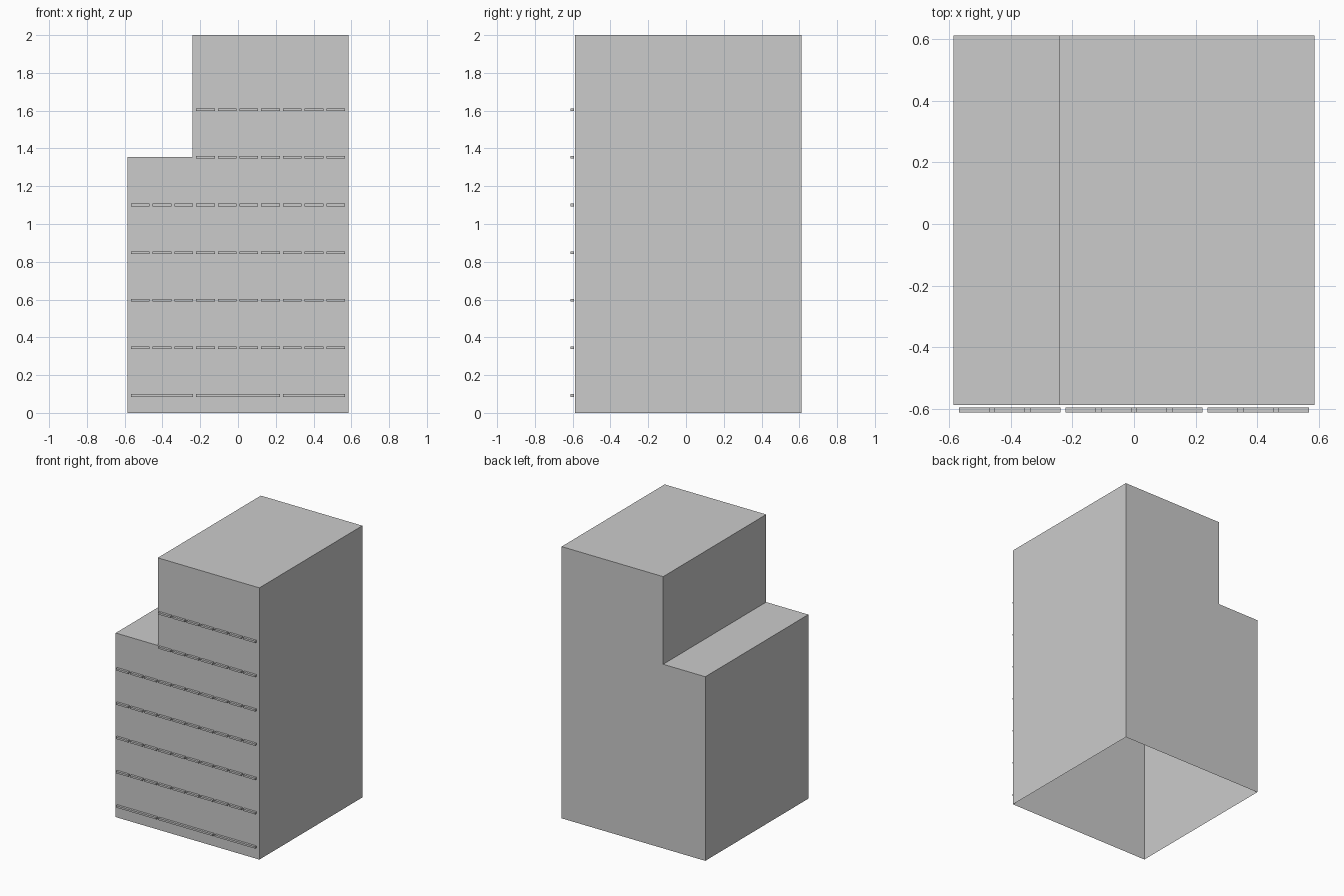
import bpy
import bmesh
from mathutils import Matrix, Vector

if "Cube" in bpy.data.objects:
    bpy.data.objects.remove(bpy.data.objects["Cube"])


def finish(bm, name):
    bmesh.ops.recalc_face_normals(bm, faces=bm.faces)
    mesh = bpy.data.meshes.new(name)
    bm.to_mesh(mesh)
    bm.free()
    obj = bpy.data.objects.new(name, mesh)
    bpy.context.collection.objects.link(obj)


# Stepped building shell: front profile extruded to the back, underside open
FRONT, BACK = -0.587, 0.611
profile = [(-0.585, 0), (0.585, 0), (0.585, 2), (-0.242, 2), (-0.242, 1.355), (-0.585, 1.355)]
bm = bmesh.new()
face = bm.faces.new([bm.verts.new((x, FRONT, z)) for x, z in profile])
ext = bmesh.ops.extrude_face_region(bm, geom=[face], use_keep_orig=True)
new_verts = [g for g in ext["geom"] if isinstance(g, bmesh.types.BMVert)]
bmesh.ops.translate(bm, verts=new_verts, vec=(0, BACK - FRONT, 0))
bmesh.ops.recalc_face_normals(bm, faces=bm.faces)
underside = [f for f in bm.faces if all(v.co.z < 1e-4 for v in f.verts)]
bmesh.ops.delete(bm, geom=underside, context='FACES')
finish(bm, "building_shell")

# Rows of slim ledges floating just in front of the facade
LEFT, PITCH, GAP = -0.567, 0.115, 0.016
SLAT_Y, SLAT_DEPTH, SLAT_HEIGHT = -0.6025, 0.017, 0.014
FIRST_Z, STOREY = 0.092, 0.2522


def ledge_row(name, z, spans):
    """Each span is (first bay, number of bays)."""
    bm = bmesh.new()
    for start, count in spans:
        width = count * PITCH - GAP
        centre = Vector((LEFT + start * PITCH + width / 2, SLAT_Y, z))
        size = Matrix.Diagonal((width, SLAT_DEPTH, SLAT_HEIGHT, 1))
        bmesh.ops.create_cube(bm, size=1, matrix=Matrix.Translation(centre) @ size)
    finish(bm, name)


ledge_row("ground_floor_ledges", FIRST_Z, [(0, 3), (3, 4), (7, 3)])
for storey in range(1, 7):
    first_bay = 0 if storey < 5 else 3
    ledge_row(f"floor_{storey}_ledges", FIRST_Z + storey * STOREY,
              [(bay, 1) for bay in range(first_bay, 10)])
